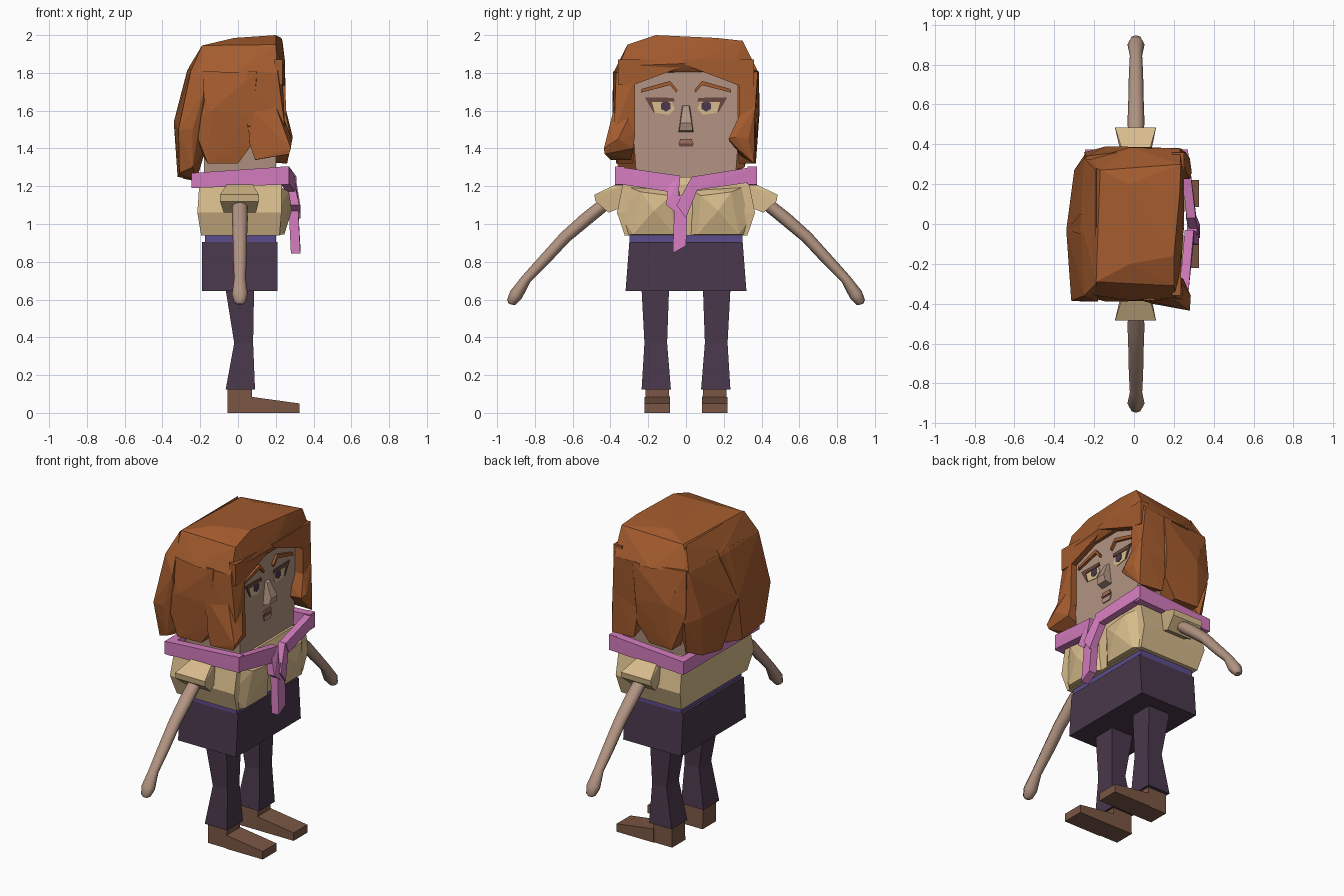
import bpy, bmesh, math


def mat(name, r, g, b):
    m = bpy.data.materials.new(name)
    lin = [((c / 255 + 0.055) / 1.055) ** 2.4 for c in (r, g, b)]
    m.diffuse_color = (*lin, 1)
    return m


HAIR = mat("auburn_hair", 163, 91, 46)
SKIN = mat("skin", 178, 148, 130)
CREAM = mat("cream", 216, 188, 140)
PINK = mat("pink", 212, 124, 190)
PLUM = mat("dark_plum", 74, 56, 76)
VIOLET = mat("violet", 92, 76, 140)
BROWN = mat("brown", 122, 86, 68)
LID = mat("eyelid_brown", 104, 72, 62)
LIP = mat("lip", 160, 112, 92)


def finish(name, bm, m):
    bmesh.ops.recalc_face_normals(bm, faces=bm.faces)
    me = bpy.data.meshes.new(name)
    bm.to_mesh(me)
    bm.free()
    me.materials.append(m)
    ob = bpy.data.objects.new(name, me)
    bpy.context.collection.objects.link(ob)
    return ob


def hull(name, pts, m):
    bm = bmesh.new()
    for p in pts:
        bm.verts.new(p)
    res = bmesh.ops.convex_hull(bm, input=bm.verts)
    junk = {v for v in res["geom_interior"] + res["geom_unused"] if isinstance(v, bmesh.types.BMVert)}
    bmesh.ops.delete(bm, geom=list(junk), context="VERTS")
    bmesh.ops.dissolve_limit(bm, angle_limit=0.01, verts=bm.verts, edges=bm.edges)
    return finish(name, bm, m)


def loft(name, rings, m):
    bm = bmesh.new()
    vs = [[bm.verts.new(p) for p in r] for r in rings]
    n = len(vs[0])
    for a, b in zip(vs, vs[1:]):
        for i in range(n):
            bm.faces.new((a[i], a[(i + 1) % n], b[(i + 1) % n], b[i]))
    bm.faces.new(vs[0])
    bm.faces.new(vs[-1])
    return finish(name, bm, m)


def rect(x0, x1, y0, y1, z):
    return [(x0, y0, z), (x1, y0, z), (x1, y1, z), (x0, y1, z)]


def flip(pts, s):
    return [(x, y * s, z) for x, y, z in pts]


def plate(name, yz, x0, x1, m):
    return hull(name, [(x, y, z) for x in (x0, x1) for y, z in yz], m)


# skirt, belt, blouse
loft("skirt", [rect(-.19, .21, -.32, .32, .645), rect(-.19, .21, -.30, .30, .905)], PLUM)
loft("belt", [rect(-.175, .20, -.30, .30, .90), rect(-.175, .20, -.30, .30, .945)], VIOLET)
loft("blouse", [rect(-.195, .22, -.325, .325, .94), rect(-.215, .23, -.365, .365, 1.06),
                rect(-.205, .23, -.335, .335, 1.21), rect(-.17, .215, -.25, .25, 1.25)], CREAM)

for s, side in ((1, "left"), (-1, "right")):
    # bust facets
    hull(side + "_bust", flip([(.2, .0, 1.19), (.2, .335, 1.21), (.2, .365, 1.06), (.2, .325, .94), (.2, .0, .94),
                               (.245, .06, .945), (.245, .28, .945), (.285, .17, 1.07), (.27, .24, 1.17),
                               (.27, .08, 1.15)], s), CREAM)
    # sleeve
    hull(side + "_sleeve", flip([(-.055, .31, 1.21), (.075, .31, 1.21), (-.055, .31, 1.10), (.075, .31, 1.10),
                                 (-.055, .36, 1.215), (.075, .36, 1.215),
                                 (-.095, .485, 1.155), (.11, .485, 1.155), (-.095, .48, 1.12), (.11, .48, 1.12),
                                 (-.075, .41, 1.06), (.095, .41, 1.06)], s), CREAM)
    # arm and hand
    path = [(.40, 1.13, .04), (.53, 1.025, .042), (.64, .93, .038), (.75, .81, .036), (.845, .71, .031),
            (.90, .625, .043), (.925, .585, .03), (.928, .575, .014)]
    rings = []
    for i, (y, z, r) in enumerate(path):
        a, b = path[max(i - 1, 0)], path[min(i + 1, len(path) - 1)]
        t = math.atan2(b[1] - a[1], b[0] - a[0])
        rings.append([(.01 + r * math.cos(k * math.pi / 4),
                       s * (y - r * .85 * math.sin(k * math.pi / 4) * math.sin(t)),
                       z + r * .85 * math.sin(k * math.pi / 4) * math.cos(t)) for k in range(8)])
    arm = loft(side + "_arm", rings, SKIN)
    for p in arm.data.polygons:
        p.use_smooth = len(p.vertices) == 4
    # leg
    loft(side + "_leg", [flip(rect(-.065, .09, .08, .235, .125), s), flip(rect(-.02, .08, .1, .22, .37), s),
                         flip(rect(-.065, .085, .09, .235, .65), s)], PLUM)
    # shoe: heel block and tapering toe
    loft(side + "_shoe_heel", [flip(rect(-.055, .075, .085, .215, 0), s),
                               flip(rect(-.055, .075, .09, .215, .125), s)], BROWN)
    hull(side + "_shoe_toe", flip([(x, y, z) for x, h in ((.07, .085), (.325, .05))
                                   for y in (.085, .22) for z in (0, h)], s), BROWN)

# head
loft("head", [rect(-.18, .20, -.26, .26, 1.22), rect(-.18, .20, -.275, .275, 1.42),
              rect(-.18, .20, -.275, .275, 1.86)], SKIN)
hull("nose", [(.195, -.02, 1.63), (.195, .02, 1.63), (.195, -.04, 1.485), (.195, .04, 1.485),
              (.25, -.03, 1.535), (.25, .03, 1.535), (.24, -.035, 1.495), (.24, .035, 1.495),
              (.21, -.016, 1.62), (.21, .016, 1.62)], SKIN)
plate("upper_lip", [(-.04, 1.425), (-.03, 1.45), (.03, 1.45), (.04, 1.425)], .198, .208, LIP)
plate("mouth_line", [(-.035, 1.41), (-.04, 1.426), (.04, 1.426), (.035, 1.405)], .198, .203, LID)
plate("lower_lip", [(-.04, 1.41), (.04, 1.41), (.03, 1.385), (-.03, 1.385)], .198, .207, SKIN)

for s, side in ((1, "left"), (-1, "right")):
    def part(name, pts, x1, m):
        plate(side + name, [(s * y, z) for y, z in pts], .198, x1, m)
    part("_eye", [(.06, 1.61), (.075, 1.645), (.18, 1.645), (.17, 1.59), (.09, 1.578)], .203, CREAM)
    part("_iris", [(.107 + .029 * math.cos(k * math.pi / 3 + .52), 1.624 + .029 * math.sin(k * math.pi / 3 + .52))
                   for k in range(6)], .206, PLUM)
    part("_eyelid", [(.06, 1.648), (.065, 1.668), (.218, 1.67), (.185, 1.645)], .207, LID)
    part("_eye_corner", [(.218, 1.67), (.182, 1.65), (.165, 1.59), (.172, 1.59)], .206, LID)
    part("_brow_inner", [(.045, 1.71), (.05, 1.695), (.085, 1.735), (.085, 1.757)], .215, HAIR)
    part("_brow_outer", [(.085, 1.735), (.085, 1.757), (.235, 1.715), (.24, 1.695)], .215, HAIR)

# hair crown
hull("hair_crown", [(.20, -.16, 2.0), (.23, .16, 1.985), (.235, .30, 1.97), (.20, -.31, 1.95),
                    (-.02, -.20, 1.985), (-.03, .2, 1.98), (-.19, -.29, 1.945), (-.17, .27, 1.945),
                    (-.25, -.35, 1.81), (-.25, .32, 1.81), (-.26, 0, 1.83), (.21, -.37, 1.80), (.23, .38, 1.81),
                    (-.02, -.385, 1.80), (-.02, .385, 1.80), (.25, 0, 1.85), (.235, -.25, 1.84),
                    (.25, .25, 1.84)], HAIR)
# swept fringe
plate("right_fringe", [(.02, 1.87), (0, 1.84), (-.28, 1.735), (-.36, 1.735), (-.36, 1.87)], .19, .235, HAIR)
plate("left_fringe", [(-.02, 1.87), (0, 1.84), (.275, 1.735), (.36, 1.72), (.36, 1.87)], .19, .25, HAIR)
# back of the hair, in two panels with a valley at the hem
hull("hair_back_right", [(-.19, -.30, 1.945), (-.19, .05, 1.945), (-.25, -.36, 1.81), (-.27, .05, 1.81),
                         (-.34, -.03, 1.54), (-.315, -.385, 1.50), (-.24, -.39, 1.50), (-.18, -.39, 1.7),
                         (-.32, -.10, 1.25), (-.31, -.33, 1.27), (-.24, -.36, 1.30), (-.22, -.02, 1.23),
                         (-.17, .05, 1.4), (-.17, -.3, 1.4)], HAIR)
hull("hair_back_left", [(-.19, .27, 1.945), (-.19, -.05, 1.945), (-.25, .33, 1.81), (-.27, -.05, 1.81),
                        (-.34, -.03, 1.54), (-.30, .27, 1.52), (-.24, .36, 1.50), (-.18, .37, 1.7),
                        (-.29, .06, 1.24), (-.28, .24, 1.27), (-.22, .31, 1.30), (-.24, .03, 1.23),
                        (-.17, .3, 1.4)], HAIR)
# side curtains
for s, side in ((1, "left"), (-1, "right")):
    hull(side + "_hair_side", flip([(-.24, .34, 1.82), (.1, .385, 1.81), (-.24, .26, 1.82), (.1, .26, 1.81),
                                    (-.25, .36, 1.55), (-.14, .39, 1.60), (.08, .385, 1.58), (.08, .27, 1.45),
                                    (.08, .37, 1.43), (0, .36, 1.32), (-.16, .37, 1.32), (-.19, .30, 1.37),
                                    (0, .28, 1.32), (-.16, .28, 1.32)], s), HAIR)
# front locks, upper and flared lower pieces
hull("right_lock_upper", [(.05, -.385, 1.81), (.21, -.37, 1.80), (.235, -.27, 1.78), (.05, -.27, 1.78),
                          (.05, -.39, 1.52), (.20, -.38, 1.60), (.22, -.27, 1.60), (.24, -.27, 1.48),
                          (.05, -.27, 1.45), (.25, -.38, 1.5)], HAIR)
hull("right_lock_lower", [(.05, -.38, 1.62), (.20, -.38, 1.62), (.22, -.275, 1.62), (.05, -.27, 1.6),
                          (.28, -.435, 1.40), (.285, -.36, 1.45), (.27, -.43, 1.37), (.09, -.40, 1.34),
                          (.10, -.29, 1.34), (.25, -.28, 1.40), (.24, -.27, 1.47), (.06, -.39, 1.43)], HAIR)
hull("left_lock_upper", [(.05, .385, 1.81), (.235, .38, 1.81), (.25, .28, 1.78), (.05, .28, 1.78),
                         (.05, .37, 1.50), (.25, .365, 1.58), (.255, .28, 1.56), (.05, .28, 1.5)], HAIR)
hull("left_lock_lower", [(.06, .37, 1.60), (.25, .365, 1.62), (.255, .28, 1.57), (.06, .28, 1.57),
                         (.29, .26, 1.46), (.28, .225, 1.45), (.27, .25, 1.42), (.26, .36, 1.32),
                         (.10, .37, 1.33), (.10, .29, 1.36), (.28, .33, 1.45), (.20, .23, 1.44)], HAIR)

# scarf band round the shoulders
hull("scarf_back", [(x, y, z) for x, y in ((-.245, -.375), (-.245, .375), (-.195, -.375), (-.195, .375))
                    for z in (1.19, 1.27)], PINK)
for s, side in ((1, "left"), (-1, "right")):
    hull(side + "_scarf_side", flip([(x, y, z) for x, zs in ((-.245, (1.19, 1.27)), (.27, (1.21, 1.305)))
                                     for y in (.325, .375) for z in zs], s), PINK)


def strap(name, a, b, x_a, x_b, thick=.045):
    hull(name, [(x - d, y, z) for pts, x in ((a, x_a), (b, x_b)) for y, z in pts for d in (0, thick)], PINK)


# scarf front, knot and tails
strap("scarf_front_right", [(-.375, 1.305), (-.375, 1.215)], [(-.03, 1.255), (-.09, 1.17)], .27, .30)
strap("scarf_front_left", [(.375, 1.305), (.375, 1.225)], [(.03, 1.25), (.06, 1.18)], .27, .31)
strap("scarf_fold_right", [(-.03, 1.255), (-.095, 1.20)], [(-.105, 1.10), (-.05, 1.06)], .30, .325)
strap("scarf_fold_left", [(.03, 1.25), (.06, 1.18)], [(0, 1.03), (-.05, 1.10)], .305, .33)
strap("scarf_tail", [(-.06, 1.15), (.01, 1.15)], [(-.07, .845), (0, .885)], .315, .33, .05)
